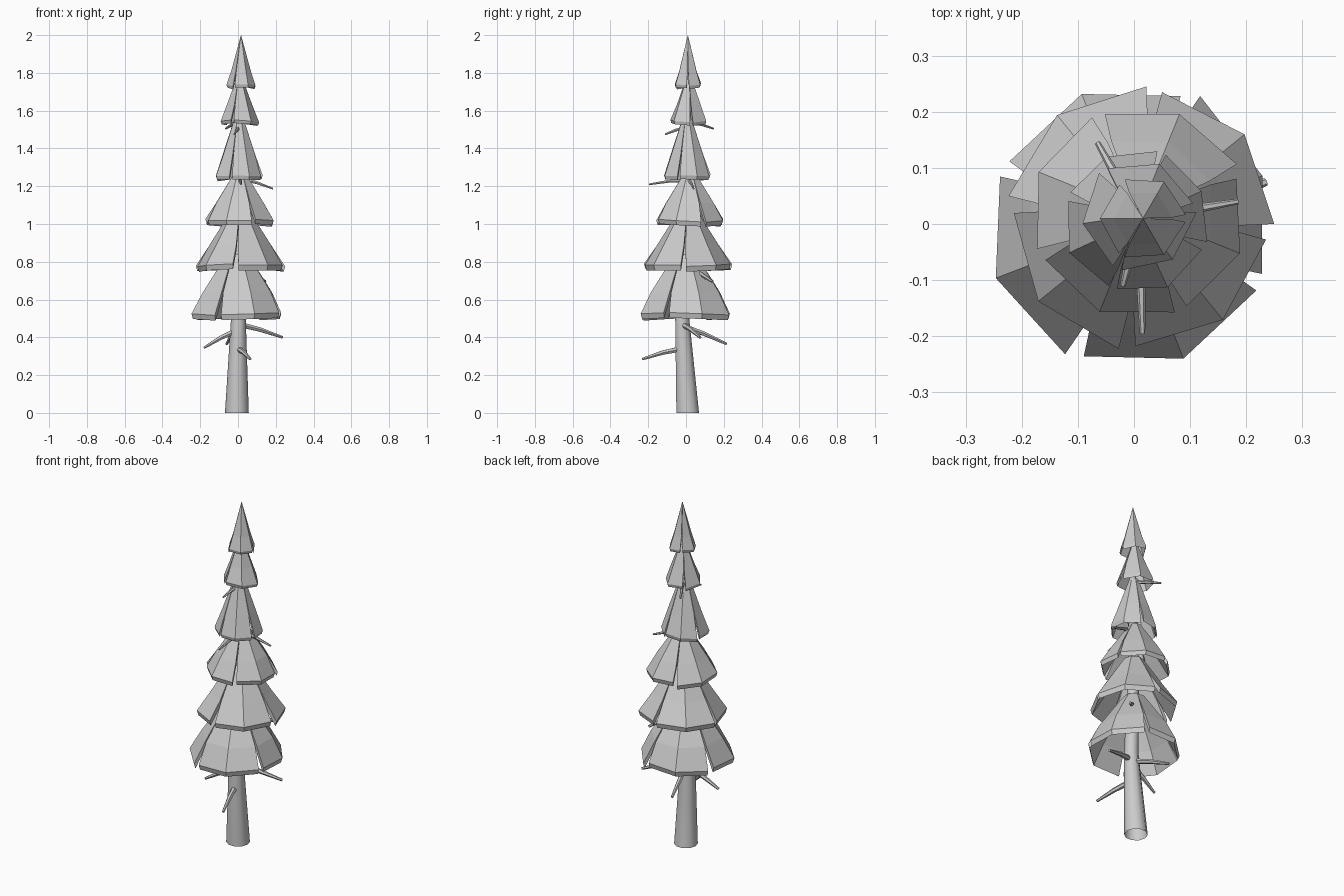
import bpy, bmesh, math, random
from mathutils import Vector

random.seed(4)
if "Cube" in bpy.data.objects:
    bpy.data.objects.remove(bpy.data.objects["Cube"])

GREY = (0.6, 0.6, 0.6, 1)
grey = bpy.data.materials.new("plain_grey")
grey.use_nodes = True
grey.diffuse_color = GREY
grey.node_tree.nodes["Principled BSDF"].inputs["Base Color"].default_value = GREY


def finish(name, bm):
    mesh = bpy.data.meshes.new(name)
    bm.to_mesh(mesh)
    bm.free()
    mesh.materials.append(grey)
    obj = bpy.data.objects.new(name, mesh)
    bpy.context.collection.objects.link(obj)
    return obj


def tube(name, points, radii, sides, upright=False):
    """Tapered round tube through the points, open at the base."""
    pts = [Vector(p) for p in points]
    bm = bmesh.new()
    rings = []
    for i, (p, r) in enumerate(zip(pts, radii)):
        along = pts[min(i + 1, len(pts) - 1)] - pts[max(i - 1, 0)]
        turn = along.to_track_quat('Z', 'Y')
        if upright:
            turn.identity()
        ring = []
        for k in range(sides):
            a = math.tau * k / sides
            ring.append(bm.verts.new(p + turn @ Vector((r * math.cos(a), r * math.sin(a), 0))))
        rings.append(ring)
    for low, high in zip(rings, rings[1:]):
        for k in range(sides):
            n = (k + 1) % sides
            bm.faces.new((low[k], low[n], high[n], high[k]))
    bm.faces.new(rings[-1])
    obj = finish(name, bm)
    bpy.ops.object.select_all(action='DESELECT')
    obj.select_set(True)
    bpy.context.view_layer.objects.active = obj
    bpy.ops.object.shade_smooth_by_angle(angle=math.radians(50))


def tier(name, centre, flaps, start, rows, thick):
    """Hollow skirt of separate two-panel flaps; rows are (radius, height), rim first."""
    bm = bmesh.new()
    step = math.tau / flaps
    for f in range(flaps):
        mid = math.radians(start) + step * (f + 0.5)
        tilt = random.uniform(-0.01, 0.01)
        jitter = [random.uniform(0.97, 1.04) for _ in range(3)]
        outer, inner = [], []
        for i, (r, z) in enumerate(rows):
            spread = step * (0.46, 0.485, 0.5)[i]
            outer.append([])
            inner.append([])
            for k in (-1, 0, 1):
                a = mid + k * spread
                side = Vector((math.cos(a), math.sin(a), 0))
                rad = r * (jitter[k + 1] if i == 0 else 1)
                p = Vector((*centre, z + (k * tilt if i == 0 else 0))) + side * rad
                # the underside sits straight below, drawn in a little
                drop = Vector((0, 0, -thick)) - side * min(thick * 0.3, rad)
                outer[-1].append(bm.verts.new(p))
                inner[-1].append(bm.verts.new(p + drop))
        for i in range(len(rows) - 1):
            for k in (0, 1):
                bm.faces.new((outer[i][k], outer[i][k + 1], outer[i + 1][k + 1], outer[i + 1][k]))
                bm.faces.new((inner[i][k + 1], inner[i][k], inner[i + 1][k], inner[i + 1][k + 1]))
            # slit edges
            bm.faces.new((inner[i][0], outer[i][0], outer[i + 1][0], inner[i + 1][0]))
            bm.faces.new((outer[i][2], inner[i][2], inner[i + 1][2], outer[i + 1][2]))
        # rim
        for k in (0, 1):
            bm.faces.new((inner[0][k], inner[0][k + 1], outer[0][k + 1], outer[0][k]))
    finish(name, bm)


# Leaning trunk
tube("trunk", [(-0.006, 0.009, 0), (0.002, -0.02, 0.5), (0.012, 0.01, 1.0), (0.018, 0.01, 1.8)],
     [0.063, 0.039, 0.03, 0.012], 10, upright=True)

# Foliage skirts from the bottom to the tip
tier("foliage_1", (-0.003, -0.003), 4, 66, [(0.252, 0.525), (0.195, 0.64), (0.06, 0.84)], 0.028)
tier("foliage_2", (0.012, 0.01), 4, -6, [(0.232, 0.782), (0.163, 0.89), (0.055, 1.06)], 0.028)
tier("foliage_3", (0.01, 0.02), 4, 23, [(0.188, 1.018), (0.137, 1.11), (0.032, 1.27)], 0.024)
tier("foliage_4", (0.005, 0.005), 4, 70, [(0.128, 1.255), (0.09, 1.37), (0.025, 1.56)], 0.02)
tier("foliage_5", (0.008, 0.015), 3, 8, [(0.102, 1.545), (0.068, 1.63), (0.02, 1.76)], 0.017)
tier("foliage_tip", (0.016, 0.01), 3, 0, [(0.074, 1.738), (0.052, 1.81), (0.0005, 2.0)], 0.016)

# Bare twigs: (base, tip)
twigs = [
    ((0.0, -0.02, 0.47), (0.235, 0.075, 0.4)),
    ((0.0, -0.02, 0.44), (-0.18, -0.045, 0.345)),
    ((0.0, -0.02, 0.34), (0.065, -0.23, 0.285)),
    ((0.0, -0.02, 0.46), (-0.06, 0.215, 0.365)),
    ((0.01, 0.01, 0.77), (0.145, 0.14, 0.695)),
    ((0.01, 0.01, 1.24), (0.185, 0.04, 1.187)),
    ((0.01, 0.01, 1.23), (0.015, -0.195, 1.21)),
    ((0.01, 0.01, 1.54), (-0.065, 0.145, 1.505)),
    ((0.01, 0.01, 1.51), (-0.02, -0.11, 1.475)),
]
for n, (base, tip) in enumerate(twigs, 1):
    bend = (Vector(base) + Vector(tip)) / 2 + Vector((0, 0, 0.006))
    size = 0.016 if base[2] < 1 else 0.011
    tube(f"twig_{n}", [base, bend, tip], [size, size * 0.8, size * 0.45], 6)
